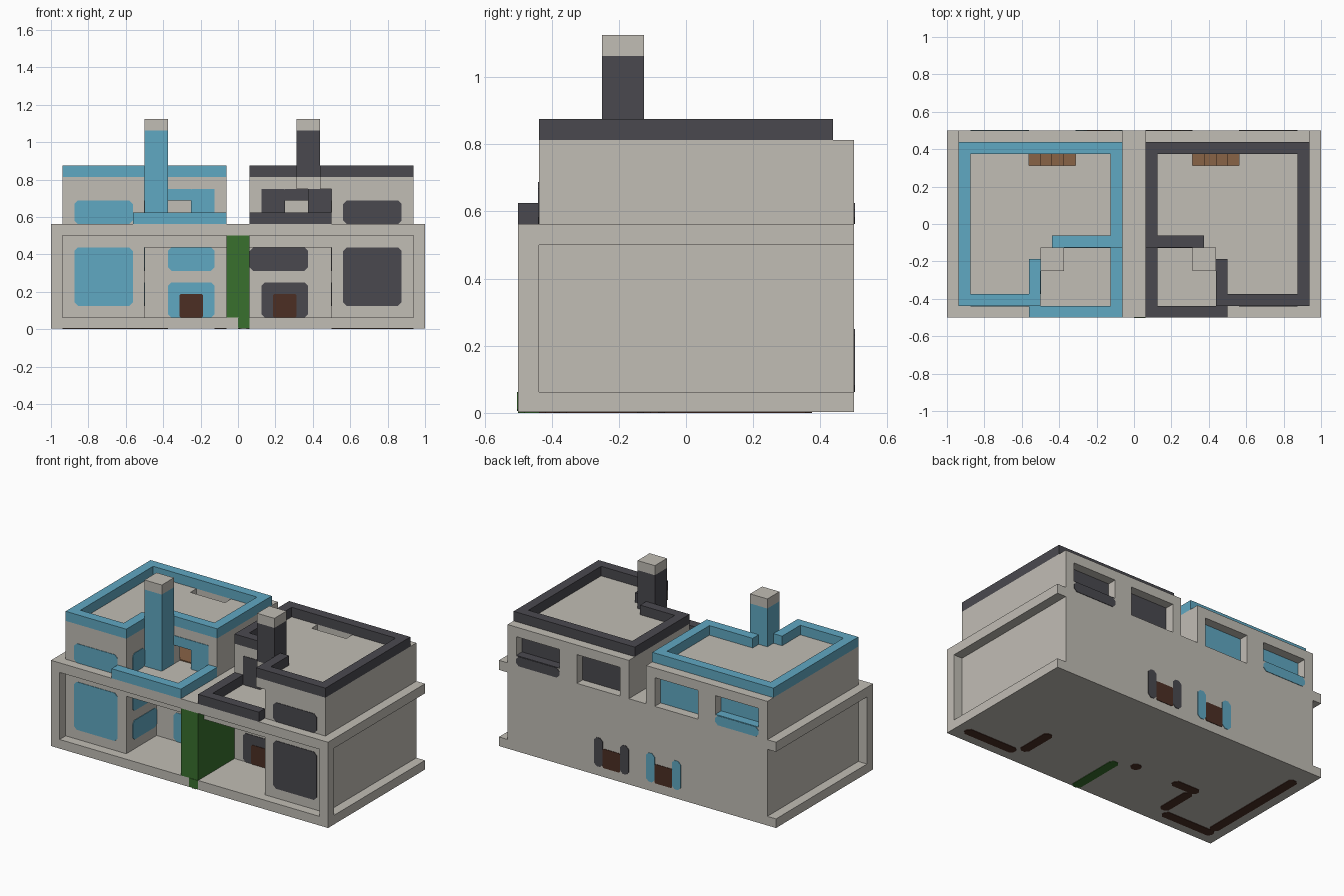
import bpy
import bmesh
from mathutils import Vector

UNIT = 1 / 16  # block size; all measures below are in blocks

cube = bpy.data.objects.get("Cube")
if cube:
    bpy.data.objects.remove(cube, do_unlink=True)


def linear(c):
    c /= 255
    return c / 12.92 if c <= 0.04045 else ((c + 0.055) / 1.055) ** 2.4


def material(name, red, green, blue):
    mat = bpy.data.materials.new(name)
    mat.use_nodes = True
    colour = (linear(red), linear(green), linear(blue), 1)
    mat.diffuse_color = colour
    mat.node_tree.nodes["Principled BSDF"].inputs["Base Color"].default_value = colour
    return mat


stone = material("warm grey stone", 193, 189, 181)
sky_blue = material("sky blue", 96, 168, 194)
charcoal = material("charcoal", 74, 73, 79)
leaf = material("hedge green", 57, 112, 45)
dark_wood = material("dark wood", 76, 47, 36)
wood = material("light wood", 137, 99, 70)


def finish(name, bm, mat):
    bmesh.ops.recalc_face_normals(bm, faces=bm.faces)
    bmesh.ops.scale(bm, vec=Vector.Fill(3, UNIT), verts=bm.verts)
    mesh = bpy.data.meshes.new(name)
    bm.to_mesh(mesh)
    bm.free()
    mesh.materials.append(mat)
    bpy.context.collection.objects.link(bpy.data.objects.new(name, mesh))


def blocks(name, mat, side, *spans):
    """One object from boxes; each span is (x pair, y pair, z pair)."""
    bm = bmesh.new()
    for span in spans:
        verts = bmesh.ops.create_cube(bm, size=1)["verts"]
        for v in verts:
            v.co = [sum(p) / 2 + c * (p[1] - p[0]) for p, c in zip(span, v.co)]
            v.co.x *= side
    finish(name, bm, mat)


def panel(name, mat, side, axis, at, across, up, cut=0.3, thick=0.1):
    """Thin plate with clipped corners, facing along the given axis."""
    (a, b), (c, d) = across, up
    outline = [(a + cut, c), (b - cut, c), (b, c + cut), (b, d - cut),
               (b - cut, d), (a + cut, d), (a, d - cut), (a, c + cut)]
    bm = bmesh.new()
    verts = []
    for p in outline:
        co = list(p)
        co.insert(axis, at - thick / 2)
        verts.append(bm.verts.new((co[0] * side, co[1], co[2])))
    face = bm.faces.new(verts)
    push = Vector((0, 0, 0))
    push[axis] = thick * (side if axis == 0 else 1)
    out = bmesh.ops.extrude_face_region(bm, geom=[face])["geom"]
    moved = [v for v in out if isinstance(v, bmesh.types.BMVert)]
    bmesh.ops.translate(bm, vec=push, verts=moved)
    finish(name, bm, mat)


X, Y, Z = range(3)
full_x, full_y = (-16, 16), (-8, 8)
storey, ground, parapet = (9, 13), (1, 8), (13, 14)

# Shared slabs and ground floor core
blocks("base_slab", stone, 1, (full_x, full_y, (0.05, 1)))
blocks("middle_slab", stone, 1, (full_x, full_y, (8, 9)))
blocks("ground_hall", stone, 1, ((-8, 8), (-2, 8), ground))

# Hedge between the porches
blocks("hedge", leaf, 1, ((-1, 1), (-8, -2), ground))
panel("hedge_foot", leaf, 1, Y, -8, (0, 1), (0.1, 1), 0.05)
panel("hedge_underside", leaf, 1, Z, 0.05, (0, 1), (-8, -2))

for side, label, trim in ((-1, "blue", sky_blue), (1, "dark", charcoal)):
    is_blue = side < 0
    edge = 8 if is_blue else 7  # inner edge of the wing parapet

    def solid(part, mat, *spans):
        blocks(f"{label}_{part}", mat, side, *spans)

    def plate(part, mat, *args, **options):
        panel(f"{label}_{part}", mat, side, *args, **options)

    # Ground floor wing, corner post and porch ceiling
    solid("ground_wing", stone, ((8, 15), (-7, 8), ground))
    solid("corner_post", stone, ((15, 16), (-8, -7), ground))
    solid("porch_ceiling", stone, ((1, 8), (-7, -2), (7, 8)))

    # Upper walls with a doorway onto the balcony
    solid("upper_walls", stone,
          ((14, 15), (-7, 8), storey), ((8, 15), (-7, -6), storey),
          ((8, 9), (-7, -2), storey), ((1, 2), (-2, 8), storey),
          ((1, 4), (-2, -1), storey), ((6, 9), (-2, -1), storey),
          ((4, 6), (-2, -1), (11, 13)))

    # Back wall with recessed window openings
    solid("back_wall", stone,
          ((1, 15), (6, 7), storey), ((1, 2), (7, 8), storey),
          ((7, 9), (7, 8), storey), ((14, 15), (7, 8), storey),
          ((1, 15), (7, 8), (12, 13)), ((9, 14), (7, 8), (9, 10)))

    # Roof with the stair opening
    deck = (12, 13)
    solid("roof", stone,
          ((1, 15), (-2, 5), deck), ((1, 5), (5, 6), deck),
          ((9, 15), (5, 6), deck), ((1, 15), (6, 7), deck),
          ((edge, 15), (-7, -2), deck))
    solid("stairs", wood, *[((4 + k, 5 + k), (5, 6), (9, 9 + k * 0.85))
                            for k in range(1, 5)])
    solid("upper_floor", wood, ((2, 14), (-1, 6), (9, 9.1)))

    # Roof parapet
    solid("roof_parapet", trim,
          ((14, 15), (-7, 7), parapet), ((1, 15), (6, 7), parapet),
          ((1, 2), (-2, 7), parapet), ((1, edge - 1), (-2, -1), parapet),
          ((edge, 15), (-7, -6), parapet),
          ((edge, edge + 1), (-7, -3), parapet))

    # Balcony parapet
    solid("balcony_parapet", trim, ((1, edge + 1), (-8, -7), (9, 10)),
          ((1, 2), (-7, -2), (9, 10)))

    # Chimney
    stack_y = (-4, -2)
    if is_blue:
        stack_x = (6, 8)
        solid("chimney", trim, (stack_x, stack_y, (9, 17)))
    else:
        stack_x = (5, 7)
        solid("chimney_foot", trim, ((6, 8), stack_y, (9, 12)))
        solid("chimney_shelf", stone, ((5, 8), stack_y, deck))
        solid("chimney", trim, (stack_x, stack_y, (13, 17)))
    solid("chimney_cap", stone, (stack_x, stack_y, (17, 18)))

    # Front windows
    plate("wing_window", trim, Y, -7, (9, 14), (2, 7))
    plate("upper_wing_window", trim, Y, -7, (9, 14), (9, 11))
    plate("porch_window", trim, Y, -2, (2 if is_blue else 1, 6), (5, 7))
    plate("porch_side_window", trim, X, 8, (-6, -2), (5, 7))
    plate("porch_side_low_window", trim, X, 8, (-6, -2), (2, 4))
    plate("balcony_side_window", trim, X, 8, (-6, -4), (9, 11))

    # Doors
    plate("front_door_frame", trim, Y, -2, (2, 6), (1, 4))
    plate("front_door", dark_wood, Y, -2.05, (3, 5), (1, 3), cut=0.1)
    plate("balcony_glass", trim, Y, -2, (2, 4), (9, 12), cut=0.05)
    plate("balcony_lintel", trim, Y, -2, (4, 6), (11, 12), cut=0.05)
    plate("back_door_inner_jamb", trim, Y, 8, (1, 2), (1, 4))
    plate("back_door_outer_jamb", trim, Y, 8, (4, 5), (1, 4))
    plate("back_door", dark_wood, Y, 8, (2, 4), (1, 3), cut=0.1)

    # Back windows
    plate("back_inner_glass", trim, Y, 7, (2, 7), (9, 12), cut=0.05)
    plate("back_outer_glass", trim, Y, 7, (9, 14), (10, 12), cut=0.05)
    plate("back_sill", trim, Y, 8, (9, 14), (9, 10))
    plate("back_sill_top", trim, Z, 10, (9, 14), (7, 8), cut=0.05)

    # Wooden footings on the underside
    plate("front_footing", dark_wood, Z, 0.05, (9, 15), (-7, -6))
    plate("wing_footing", dark_wood, Z, 0.05, (8, 9), (-6, -2))
    if is_blue:
        plate("hall_footing", dark_wood, Z, 0.05, (6, 9), (-2, -1))
        plate("pier_footing", dark_wood, Z, 0.05, (1, 2), (-2, -1))
        plate("outer_footing", dark_wood, Z, 0.05, (14, 15), (-6, 6))
